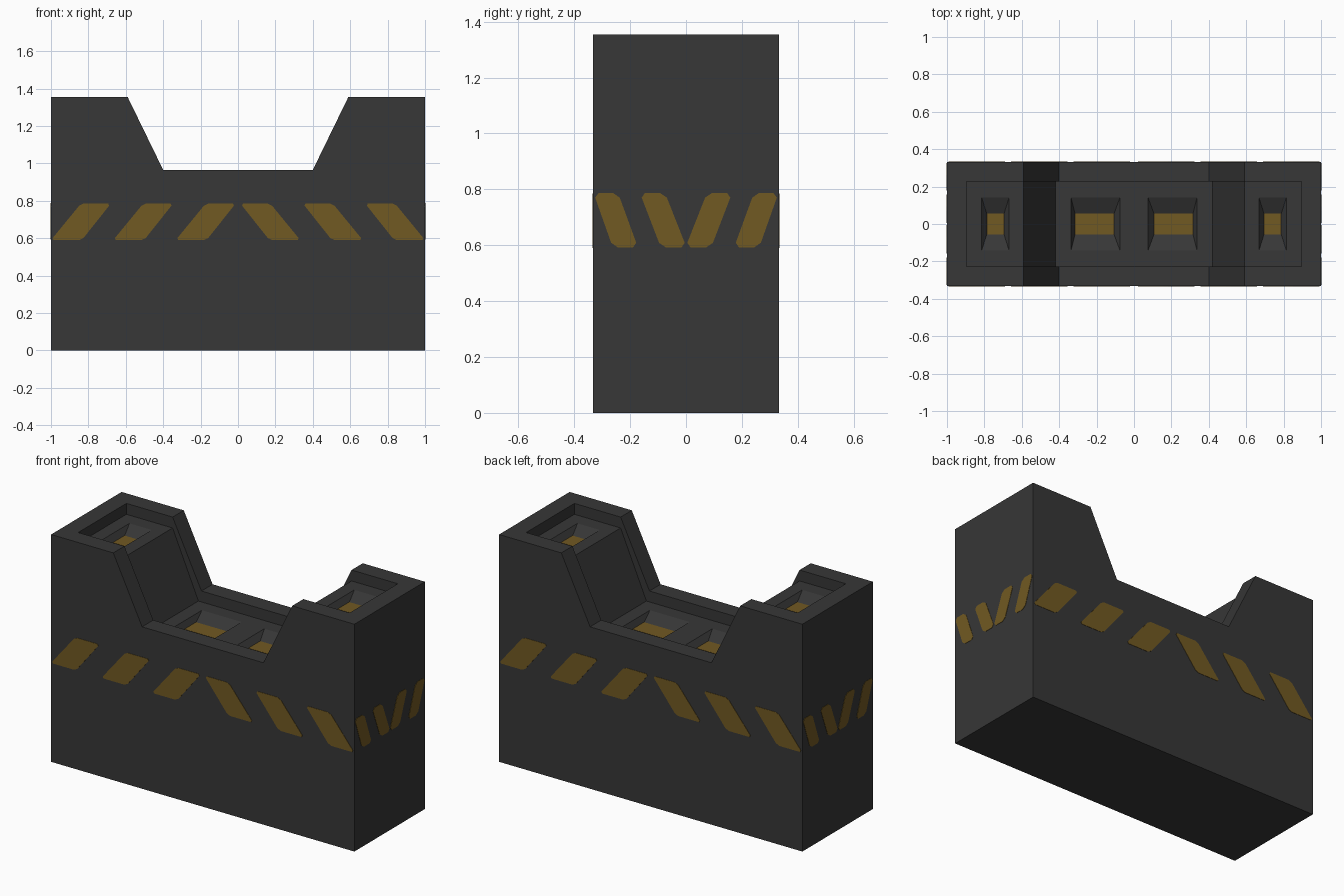
import bpy, bmesh
from mathutils import Vector

if "Cube" in bpy.data.objects:
    bpy.data.objects.remove(bpy.data.objects["Cube"])


def material(name, rgb):
    m = bpy.data.materials.new(name)
    m.diffuse_color = (*rgb, 1)
    m.use_nodes = True
    m.node_tree.nodes["Principled BSDF"].inputs["Base Color"].default_value = m.diffuse_color
    return m


GREY = material("dark grey", (0.038, 0.038, 0.038))
GOLD = material("dull gold", (0.165, 0.1, 0.016))


def finish(bm, name, mat):
    bmesh.ops.recalc_face_normals(bm, faces=bm.faces)
    me = bpy.data.meshes.new(name)
    bm.to_mesh(me)
    bm.free()
    me.materials.append(mat)
    ob = bpy.data.objects.new(name, me)
    bpy.context.collection.objects.link(ob)
    return ob


def prism(bm, points, direction):
    """Extrude a flat polygon along a vector into a closed solid."""
    d = Vector(direction)
    a = [bm.verts.new(p) for p in points]
    b = [bm.verts.new(Vector(p) + d) for p in points]
    loft(bm, a, b)


def loft(bm, a, b):
    bm.faces.new(a[::-1])
    bm.faces.new(b)
    n = len(a)
    for i in range(n):
        j = (i + 1) % n
        bm.faces.new((a[i], a[j], b[j], b[i]))


def mirrored(half):
    """Profile half on +x, completed on -x."""
    return half + [(-x, z) for x, z in reversed(half)]


# barrier body: block with a trapezoid notch
HALF_W = 0.332
bm = bmesh.new()
outer = mirrored([(0.40, 0.965), (0.59, 1.355), (1, 1.355), (1, 0)])
prism(bm, [(x, -HALF_W, z) for x, z in outer], (0, 2 * HALF_W, 0))
body = finish(bm, "barrier_body", GREY)

# cutter: sunken channel that follows the notch
bm = bmesh.new()
LOW, HIGH = 0.90, 1.29
channel = mirrored([(0.42, LOW), (0.59, HIGH), (0.895, HIGH), (0.895, 1.6)])
prism(bm, [(x, -0.227, z) for x, z in channel], (0, 0.454, 0))
channel_cutter = finish(bm, "channel_cutter", GREY)

# cutter: tapered lamp pockets (outer x range, lamp x range, floor height)
DEPTH = 0.035
POCKETS = [(0.075, 0.337, 0.107, 0.315, LOW), (0.668, 0.815, 0.695, 0.787, HIGH)]
bm = bmesh.new()
lamps = bmesh.new()


def rect(x0, x1, y, z):
    return [Vector(p) for p in ((x0, -y, z), (x1, -y, z), (x1, y, z), (x0, y, z))]


for o0, o1, i0, i1, z in POCKETS:
    for s in (-1, 1):
        lower = rect(s * i0, s * i1, 0.055, z - DEPTH)
        upper = rect(s * o0, s * o1, 0.142, z)
        upper = [p + (q - p) * 1.3 for p, q in zip(lower, upper)]
        loft(bm, [bm.verts.new(p) for p in lower], [bm.verts.new(p) for p in upper])
        # lamp plate on the pocket floor
        prism(lamps, lower, (0, 0, 0.003))
pocket_cutter = finish(bm, "pocket_cutter", GREY)
finish(lamps, "lamps", GOLD)

# carve channel and pockets, then drop the cutters
for cutter in (channel_cutter, pocket_cutter):
    cutter.hide_render = True
    mod = body.modifiers.new(cutter.name, 'BOOLEAN')
    mod.operation = 'DIFFERENCE'
    mod.solver = 'EXACT'
    mod.object = cutter
deps = bpy.context.evaluated_depsgraph_get()
carved = bpy.data.meshes.new_from_object(body.evaluated_get(deps))
body.modifiers.clear()
body.data = carved
for cutter in (channel_cutter, pocket_cutter):
    bpy.data.objects.remove(cutter)


# hazard stripes: slanted plates with clipped corners
def clipped(points, c):
    pts = [Vector(p) for p in points]
    out = []
    for i, p in enumerate(pts):
        for q in (pts[i - 1], pts[(i + 1) % len(pts)]):
            out.append(p + (q - p).normalized() * c)
    return out


def stripe(top, bottom, z0, z1, c):
    return clipped([(bottom[0], z0), (bottom[1], z0), (top[1], z1), (top[0], z1)], c)


LONG = [stripe((t, t + 0.16), (t + 0.155, t + 0.32), 0.59, 0.785, 0.014)
        for t in (0.013, 0.347, 0.68)]
SHORT = [stripe((0.075, 0.165), (-0.002, 0.09), 0.592, 0.787, 0.018),
         stripe((0.243, 0.331), (0.172, 0.262), 0.592, 0.787, 0.018)]
T = 0.002

bm = bmesh.new()
for side in (-1, 1):
    for m in (-1, 1):
        for s in LONG:
            prism(bm, [(m * u, side * HALF_W, z) for u, z in s], (0, side * T, 0))
finish(bm, "long_side_stripes", GOLD)

bm = bmesh.new()
for side in (-1, 1):
    for m in (-1, 1):
        for s in SHORT:
            prism(bm, [(side, m * u, z) for u, z in s], (side * T, 0, 0))
finish(bm, "end_stripes", GOLD)
